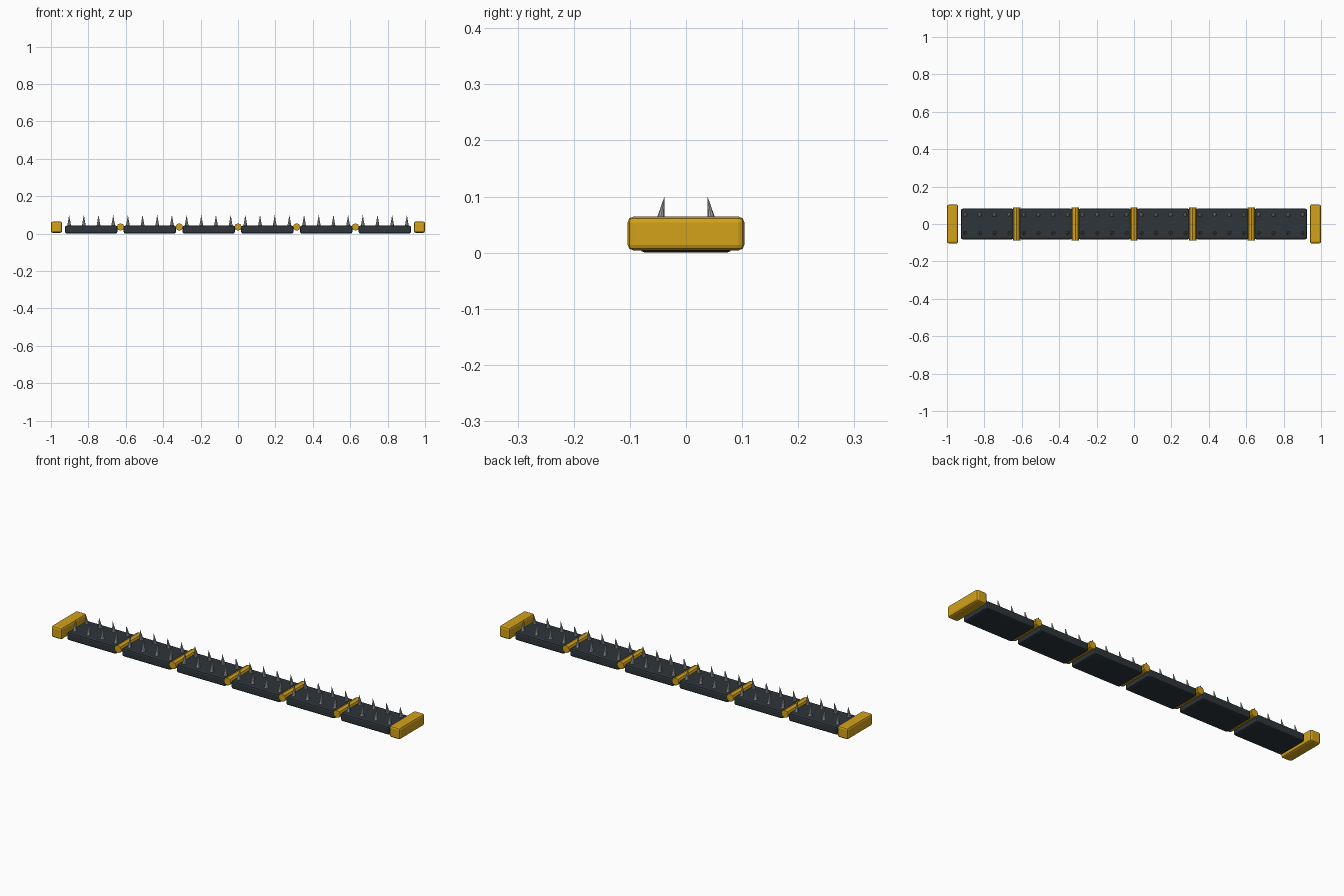
import bpy
import bmesh
import math
from mathutils import Matrix, Vector

cube = bpy.data.objects.get("Cube")
if cube:
    bpy.data.objects.remove(cube, do_unlink=True)


def material(name, color):
    m = bpy.data.materials.new(name)
    m.use_nodes = True
    m.diffuse_color = color
    bsdf = m.node_tree.nodes["Principled BSDF"]
    bsdf.inputs["Base Color"].default_value = color
    return m


gold = material("gold_yellow", (0.65, 0.36, 0.01, 1))
rubber = material("dark_slate", (0.027, 0.035, 0.042, 1))
steel = material("steel_grey", (0.36, 0.39, 0.41, 1))


def finish(bm, name, mat):
    mesh = bpy.data.meshes.new(name)
    bm.to_mesh(mesh)
    bm.free()
    mesh.materials.append(mat)
    obj = bpy.data.objects.new(name, mesh)
    bpy.context.collection.objects.link(obj)
    return obj


def box(name, center, size, bevel, segments, mat):
    bm = bmesh.new()
    bmesh.ops.create_cube(bm, size=1)
    bmesh.ops.scale(bm, vec=size, verts=bm.verts)
    bmesh.ops.bevel(bm, geom=bm.edges[:], offset=bevel, segments=segments,
                    profile=0.5, affect='EDGES')
    obj = finish(bm, name, mat)
    obj.location = center
    return obj


PITCH = 0.314
PANELS = 6
TOP = 0.042

for i in range(PANELS):
    x = (i - (PANELS - 1) / 2) * PITCH

    # Strip segment
    box(f"panel_{i + 1}", (x, 0, TOP / 2), (0.28, 0.164, TOP), 0.009, 2, rubber)

    # Two rows of spikes, leaning toward the centre line
    bm = bmesh.new()
    for k in range(4):
        for side in (-1, 1):
            base = Vector((x + (k - 1.5) * PITCH / 4, side * 0.049, TOP - 0.002))
            cone = bmesh.ops.create_cone(bm, cap_ends=True, segments=8,
                                         radius1=0.0105, radius2=0, depth=0.06)
            shear = Matrix.Identity(4)
            shear[1][2] = -side * 0.175
            bmesh.ops.transform(
                bm, verts=cone["verts"],
                matrix=Matrix.Translation(base) @ shear @ Matrix.Translation((0, 0, 0.03)))
    bmesh.ops.remove_doubles(bm, verts=bm.verts, dist=0.00001)
    finish(bm, f"spikes_{i + 1}", steel)

# Hinge rods between the segments
for i in range(1, PANELS):
    bm = bmesh.new()
    bmesh.ops.create_cone(bm, cap_ends=True, segments=8,
                          radius1=0.02, radius2=0.02, depth=0.176)
    rod = finish(bm, f"hinge_{i}", gold)
    rod.rotation_euler = (math.pi / 2, 0, 0)
    rod.location = ((i - PANELS / 2) * PITCH, 0, 0.035)

# End handles
for side, label in ((-1, "right"), (1, "left")):
    box(f"{label}_end_cap", (side * 0.97, 0, 0.034), (0.06, 0.208, 0.06),
        0.01, 2, gold)
